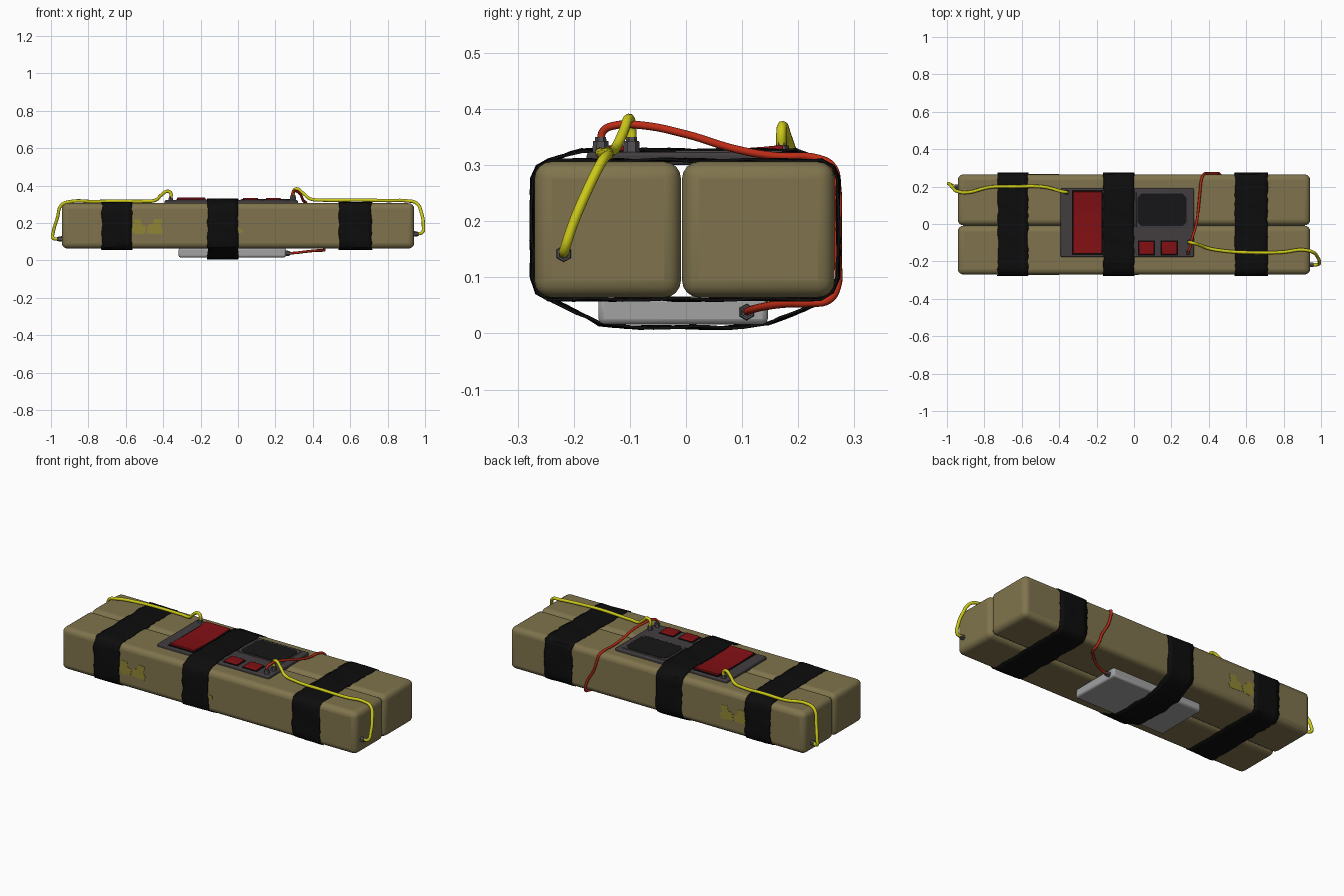
import bpy, bmesh, math, random
from mathutils import Vector

if "Cube" in bpy.data.objects:
    bpy.data.objects.remove(bpy.data.objects["Cube"])
random.seed(4)

def mat(name, r, g, b):
    m = bpy.data.materials.new(name)
    m.diffuse_color = (r, g, b, 1)
    m.use_nodes = True
    m.node_tree.nodes["Principled BSDF"].inputs["Base Color"].default_value = m.diffuse_color
    return m

OLIVE = mat("olive_tan", 0.215, 0.175, 0.075)
BLACK = mat("tape_black", 0.004, 0.004, 0.004)
PANEL = mat("panel_grey", 0.055, 0.048, 0.05)
RED = mat("button_red", 0.22, 0.005, 0.007)
YELLOW = mat("wire_yellow", 0.60, 0.58, 0.01)
WIRE_RED = mat("wire_red", 0.50, 0.025, 0.008)
GREY = mat("case_grey", 0.36, 0.36, 0.37)
MARK = mat("faded_yellow", 0.28, 0.235, 0.035)
SCREEN = mat("screen_black", 0.008, 0.008, 0.009)
METAL = mat("socket_grey", 0.085, 0.08, 0.085)

def finish(bm, name, m, bevel=0, seg=2, smooth=True):
    bmesh.ops.recalc_face_normals(bm, faces=bm.faces)
    me = bpy.data.meshes.new(name)
    bm.to_mesh(me)
    bm.free()
    ob = bpy.data.objects.new(name, me)
    bpy.context.collection.objects.link(ob)
    me.materials.append(m)
    if bevel:
        b = ob.modifiers.new("bevel", 'BEVEL')
        b.width, b.segments, b.limit_method = bevel, seg, 'ANGLE'
    if smooth:
        bpy.ops.object.select_all(action='DESELECT')
        ob.select_set(True)
        bpy.context.view_layer.objects.active = ob
        bpy.ops.object.shade_smooth_by_angle(angle=math.radians(40))
    return ob

def box(name, m, x0, x1, y0, y1, z0, z1, bevel=0, seg=2):
    bm = bmesh.new()
    bmesh.ops.create_cube(bm, size=1)
    for v in bm.verts:
        v.co = ((x0 + x1) / 2 + v.co.x * (x1 - x0), (y0 + y1) / 2 + v.co.y * (y1 - y0),
                (z0 + z1) / 2 + v.co.z * (z1 - z0))
    return finish(bm, name, m, bevel, seg)

def prism(name, m, pts, offset, bevel=0):
    """Extrude a planar outline by an offset vector."""
    bm = bmesh.new()
    f = bm.faces.new([bm.verts.new(p) for p in pts])
    g = bmesh.ops.extrude_face_region(bm, geom=[f])
    bmesh.ops.translate(bm, vec=offset, verts=[v for v in g["geom"] if isinstance(v, bmesh.types.BMVert)])
    return finish(bm, name, m, bevel, 2)

def socket(name, base, axis, length=0.027, r=0.015):
    """Hexagonal wire socket, narrower at the tip."""
    bm = bmesh.new()
    for rad, l, s in ((r, length * 0.75, 0), (r * 0.72, length, 0)):
        q = Vector(axis).to_track_quat('Z', 'Y').to_matrix().to_4x4()
        q.translation = Vector(base) + Vector(axis) * l / 2
        bmesh.ops.create_cone(bm, cap_ends=True, segments=6, radius1=rad, radius2=rad * 0.9, depth=l, matrix=q)
    finish(bm, name, METAL, smooth=False)

def wire(name, m, pts, r):
    cu = bpy.data.curves.new(name, 'CURVE')
    cu.dimensions, cu.bevel_depth, cu.bevel_resolution = '3D', r, 2
    cu.use_fill_caps, cu.resolution_u = True, 6
    s = cu.splines.new('BEZIER')
    s.bezier_points.add(len(pts) - 1)
    for b, p in zip(s.bezier_points, pts):
        b.co = p
        b.handle_left_type = b.handle_right_type = 'AUTO'
    ob = bpy.data.objects.new(name, cu)
    bpy.context.collection.objects.link(ob)
    cu.materials.append(m)
    bpy.ops.object.select_all(action='DESELECT')
    ob.select_set(True)
    bpy.context.view_layer.objects.active = ob
    bpy.ops.object.convert(target='MESH')

def tape(name, x0, x1, path):
    """Wrinkled band following a closed y,z path."""
    pts = [Vector(p) for p in path]
    ring = []
    for a, b in zip(pts, pts[1:] + pts[:1]):
        n = max(1, round((b - a).length / 0.022))
        ring += [a.lerp(b, i / n) for i in range(n)]
    cy, cz = 0, 0.185
    bm = bmesh.new()
    rows, cols, ph = [], 6, random.random() * 6
    for i, p in enumerate(ring):
        e0, e1 = random.uniform(-.004, .004), random.uniform(-.004, .004)
        row = []
        for j in range(cols + 1):
            t = j / cols
            x = x0 + e0 + (x1 + e1 - x0 - e0) * t
            k = 0.002 * math.sin(i * 0.9 + ph + t * 3) + random.uniform(0, 0.0015)
            d = Vector((p.x - cy, (p.y - cz) * 2)).normalized() * k
            row.append(bm.verts.new((x, p.x + d.x, p.y + d.y)))
        rows.append(row)
    for a, b in zip(rows, rows[1:] + rows[:1]):
        for j in range(cols):
            bm.faces.new((a[j], a[j + 1], b[j + 1], b[j]))
    ob = finish(bm, name, BLACK)
    s = ob.modifiers.new("thickness", 'SOLIDIFY')
    s.thickness, s.offset = 0.005, -1

# two long blocks side by side
box("front_block", OLIVE, -0.942, 0.942, -0.27, -0.009, 0.064, 0.306, 0.03, 4)
box("back_block", OLIVE, -0.942, 0.942, -0.007, 0.265, 0.064, 0.306, 0.03, 4)

# tape bands: plain at both ends, bulging over panel and case in the middle
side = [(0.24, 0.310), (0.263, 0.298), (0.273, 0.275), (0.273, 0.1), (0.263, 0.072), (0.24, 0.059)]
left = [(-0.244, 0.059), (-0.266, 0.072), (-0.276, 0.1), (-0.276, 0.275), (-0.266, 0.298), (-0.244, 0.310)]
plain = side + left
bulge = [(0.195, 0.328)] + side[:5] + [(0.23, 0.05), (0.148, 0.015), (0.08, 0.009), (-0.08, 0.009),
         (-0.155, 0.015), (-0.235, 0.056)] + left[1:] + [(-0.185, 0.328)]
tape("left_tape", -0.728, -0.567, plain)
tape("right_tape", 0.54, 0.714, plain)
tape("middle_tape", -0.163, 0.0, bulge)

# control panel with screen, buttons and curved rocker
box("control_panel", PANEL, -0.392, 0.32, -0.177, 0.19, 0.3, 0.323, 0.006)
box("screen_frame", PANEL, 0.012, 0.287, -0.02, 0.172, 0.32, 0.326, 0.003)
prism("screen", SCREEN, [(x, y, 0.321) for x, y in ((0.04, -0.012), (0.26, -0.012), (0.28, 0.008), (0.28, 0.14),
      (0.26, 0.163), (0.04, 0.163), (0.02, 0.14), (0.02, 0.008))], (0, 0, 0.007))
for i, x in enumerate((0.026, 0.148)):
    box(f"button_rim_{i}", BLACK, x - 0.005, x + 0.087, -0.168, -0.088, 0.32, 0.326)
    box(f"button_{i}", RED, x, x + 0.082, -0.163, -0.093, 0.32, 0.335, 0.006)
box("rocker_rim", BLACK, -0.332, -0.167, -0.166, 0.181, 0.32, 0.326)
curve = [(-0.326, 0.007 + 0.166 * t, 0.327 + 0.009 * t * t) for t in [k / 5 for k in range(-5, 6)]]
prism("rocker_switch", RED, [(-0.326, 0.173, 0.32), (-0.326, -0.159, 0.32)] + curve, (0.153, 0, 0), 0.003)

# grey case underneath
box("battery_case", GREY, -0.318, 0.256, -0.156, 0.146, 0.016, 0.066, 0.01)

# worn yellow paint patches on both long sides
patches = [[(-.56, .15), (-.545, .14), (-.5, .145), (-.49, .18), (-.515, .19), (-.52, .218), (-.565, .218),
            (-.555, .2), (-.57, .18)],
           [(-.488, .145), (-.41, .14), (-.402, .165), (-.415, .18), (-.405, .218), (-.45, .222), (-.455, .195),
            (-.48, .19)],
           [(.0, .145), (.025, .15), (.025, .165), (.0, .17)]]
for i, p in enumerate(patches):
    prism(f"front_paint_{i}", MARK, [(x, -0.2715, z) for x, z in p], (0, 0.003, 0))
    if i < 2:
        prism(f"back_paint_{i}", MARK, [(x, 0.2665, z) for x, z in p], (0, -0.003, 0))

# wire sockets
for name, base, axis in (("yellow_right", (0.298, -0.097, 0.323), (0, 0, 1)),
                         ("yellow_left", (-0.36, 0.17, 0.315), (0, 0, 1)),
                         ("red_top", (0.29, -0.152, 0.323), (0, 0, 1)),
                         ("right_end", (0.94, -0.218, 0.142), (1, 0, 0)),
                         ("left_end", (-0.94, 0.198, 0.115), (-1, 0, 0)),
                         ("case", (0.254, 0.108, 0.038), (1, 0, 0))):
    socket(name + "_socket", base, axis)

# wires
wire("right_yellow_wire", YELLOW, [(0.298, -0.097, 0.34), (0.297, -0.098, 0.37), (0.312, -0.101, 0.383),
     (0.35, -0.112, 0.358), (0.385, -0.126, 0.33), (0.45, -0.14, 0.323), (0.65, -0.153, 0.323), (0.8, -0.15, 0.32),
     (0.9, -0.138, 0.319), (0.955, -0.15, 0.306), (0.982, -0.178, 0.25), (0.991, -0.203, 0.19),
     (0.985, -0.216, 0.15), (0.955, -0.218, 0.142)], 0.009)
wire("left_yellow_wire", YELLOW, [(-0.36, 0.17, 0.33), (-0.36, 0.17, 0.36), (-0.375, 0.172, 0.37),
     (-0.41, 0.18, 0.35), (-0.44, 0.19, 0.323), (-0.5, 0.2, 0.317), (-0.64, 0.2, 0.318), (-0.77, 0.197, 0.315),
     (-0.9, 0.168, 0.314), (-0.945, 0.175, 0.295), (-0.965, 0.19, 0.23), (-0.988, 0.215, 0.15),
     (-0.99, 0.215, 0.122), (-0.955, 0.198, 0.115)], 0.009)
wire("red_wire", WIRE_RED, [(0.29, -0.152, 0.34), (0.291, -0.148, 0.36), (0.3, -0.125, 0.371), (0.31, -0.08, 0.371),
     (0.333, 0.0, 0.355), (0.345, 0.09, 0.328), (0.352, 0.16, 0.316), (0.36, 0.235, 0.312), (0.37, 0.262, 0.297),
     (0.38, 0.27, 0.26), (0.4, 0.271, 0.2), (0.44, 0.271, 0.13), (0.455, 0.27, 0.085), (0.462, 0.255, 0.06),
     (0.455, 0.22, 0.054), (0.42, 0.18, 0.053), (0.36, 0.135, 0.047), (0.31, 0.113, 0.041),
     (0.265, 0.108, 0.038)], 0.007)
